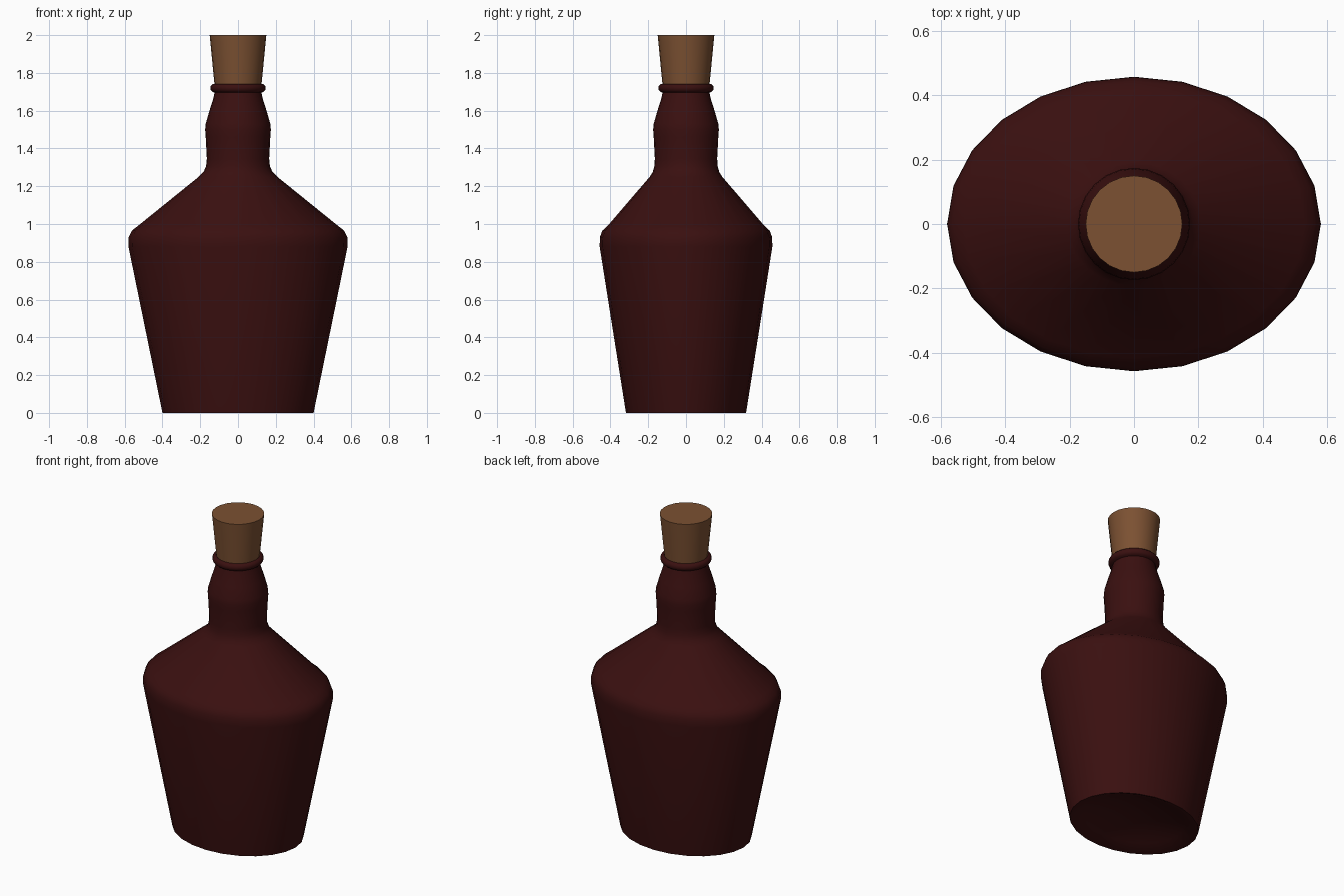
import bpy, bmesh, math

if "Cube" in bpy.data.objects:
    bpy.data.objects.remove(bpy.data.objects["Cube"])

SIDES = 24


def material(name, rgb):
    m = bpy.data.materials.new(name)
    m.diffuse_color = (*rgb, 1)
    m.use_nodes = True
    m.node_tree.nodes["Principled BSDF"].inputs["Base Color"].default_value = m.diffuse_color
    return m


def loft(name, rings, mat, sides=SIDES, angle=45):
    """Skin a stack of (z, rx, ry) ellipses and cap both ends."""
    bm = bmesh.new()
    loops = []
    for z, rx, ry in rings:
        loops.append([bm.verts.new((rx * math.cos(2 * math.pi * i / sides),
                                    ry * math.sin(2 * math.pi * i / sides), z))
                      for i in range(sides)])
    for a, b in zip(loops, loops[1:]):
        for i in range(sides):
            j = (i + 1) % sides
            bm.faces.new((a[i], a[j], b[j], b[i]))
    bm.faces.new(loops[0][::-1])
    bm.faces.new(loops[-1])
    bmesh.ops.recalc_face_normals(bm, faces=bm.faces[:])
    me = bpy.data.meshes.new(name)
    bm.to_mesh(me)
    bm.free()
    me.materials.append(mat)
    ob = bpy.data.objects.new(name, me)
    bpy.context.collection.objects.link(ob)
    bpy.ops.object.select_all(action='DESELECT')
    ob.select_set(True)
    bpy.context.view_layer.objects.active = ob
    bpy.ops.object.shade_smooth_by_angle(angle=math.radians(angle))
    return ob


glass = material("dark red glass", (0.042, 0.005, 0.005))
cork_brown = material("cork brown", (0.2, 0.082, 0.032))

# Hollow underside: shallow dome rising to the middle
punt = [(0.08 * (1 - t * t), 0.39 * t, 0.31 * t) for t in (0.1, 0.35, 0.6, 0.8, 1.0)]

# Oval body and shoulders, blending into a round neck
body = [(0, 0.40, 0.318), (0.88, 0.58, 0.457), (0.93, 0.579, 0.456),
        (0.965, 0.562, 0.443), (0.99, 0.53, 0.415), (1.25, 0.208, 0.192),
        (1.275, 0.183, 0.176), (1.305, 0.169, 0.168)]

# Bulging neck, rolled lip and mouth
neck = [(z, r, r) for z, r in (
    (1.345, 0.165), (1.46, 0.171), (1.50, 0.174), (1.53, 0.171), (1.60, 0.151),
    (1.66, 0.132), (1.695, 0.124), (1.70, 0.136), (1.708, 0.144), (1.72, 0.147),
    (1.732, 0.144), (1.74, 0.136), (1.742, 0.126), (1.735, 0.118), (1.70, 0.112))]

loft("bottle", punt + body + neck, glass)

# Tapered stopper
loft("cork", [(1.702, 0.121, 0.121), (2.0, 0.15, 0.15)], cork_brown)
